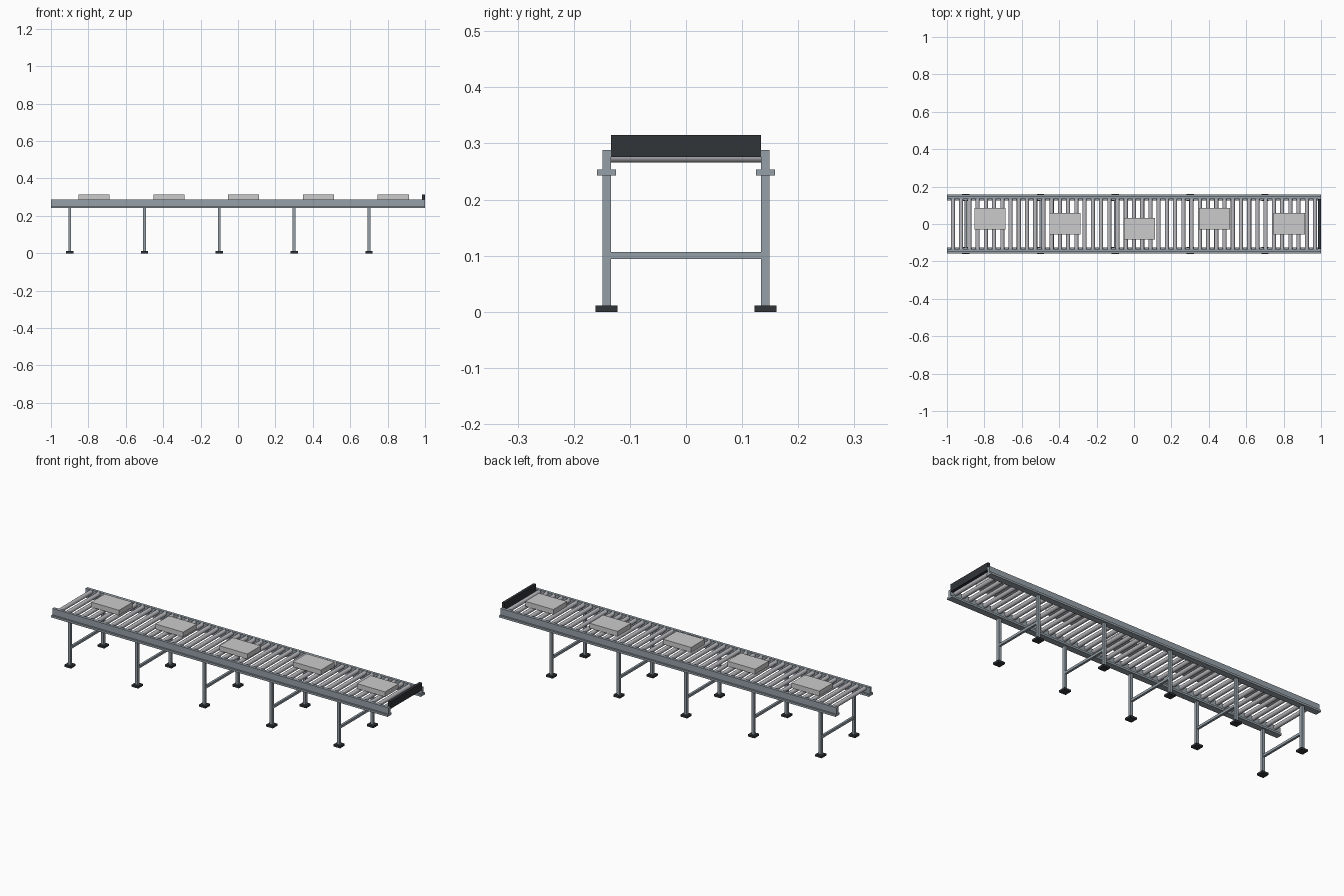
import bpy
from math import pi

if "Cube" in bpy.data.objects:
    bpy.data.objects.remove(bpy.data.objects["Cube"])


def material(name, rgb):
    m = bpy.data.materials.new(name)
    m.diffuse_color = (*rgb, 1)
    m.use_nodes = True
    m.node_tree.nodes["Principled BSDF"].inputs["Base Color"].default_value = m.diffuse_color
    return m


STEEL = material("painted_steel", (0.30, 0.35, 0.39))
DARK = material("dark_rubber", (0.03, 0.035, 0.04))
ROLLER = material("roller_metal", (0.50, 0.50, 0.53))


def box(name, lo, hi, mat=None):
    center = [(a + b) / 2 for a, b in zip(lo, hi)]
    bpy.ops.mesh.primitive_cube_add(size=1, location=center)
    ob = bpy.context.object
    ob.name = name
    ob.scale = [b - a for a, b in zip(lo, hi)]
    bpy.ops.object.transform_apply(location=False, rotation=False, scale=True)
    if mat:
        ob.data.materials.append(mat)
    return ob


RAIL_Y = 0.1415     # centre line of each side rail
LEG_X = [-0.9, -0.5, -0.1, 0.3, 0.7]

# Side rails: upright web on a wider bottom flange
for side, s in (("front", -1), ("back", 1)):
    y = s * RAIL_Y
    box(f"{side}_rail_web", (-1, y - 0.0075, 0.243), (1, y + 0.0075, 0.288), STEEL)
    box(f"{side}_rail_flange", (-1, y - 0.0168, 0.243), (1, y + 0.0168, 0.254), STEEL)

# Leg frames: two legs with feet, joined by a cross brace
for x in LEG_X:
    for side, s in (("front", -1), ("back", 1)):
        y = s * RAIL_Y
        box(f"{side}_leg", (x - 0.0075, y - 0.0075, 0.008), (x + 0.0075, y + 0.0075, 0.245), STEEL)
        box(f"{side}_foot", (x - 0.0195, y - 0.0195, 0), (x + 0.0195, y + 0.0195, 0.011), DARK)
    box("cross_brace", (x - 0.006, -RAIL_Y, 0.094), (x + 0.006, RAIL_Y, 0.107), STEEL)

# Rollers: one mesh shared along the conveyor
bpy.ops.mesh.primitive_cylinder_add(vertices=16, radius=0.011, depth=0.272,
                                    location=(-0.968, 0, 0.277), rotation=(pi / 2, 0, 0))
first = bpy.context.object
first.name = "roller"
first.data.materials.append(ROLLER)
bpy.ops.object.shade_smooth_by_angle()
for i in range(1, 45):
    r = first.copy()
    r.location.x += 0.044 * i
    bpy.context.collection.objects.link(r)

# End stop plate
box("end_stop", (0.985, -0.134, 0.276), (1, 0.134, 0.315), DARK)

# Cartons riding on the rollers
for i, y in enumerate((0.029, 0.002, -0.025, 0.029, 0.002)):
    x = -0.77 + 0.4 * i
    box("carton", (x - 0.083, y - 0.0575, 0.288), (x + 0.083, y + 0.0575, 0.315))
